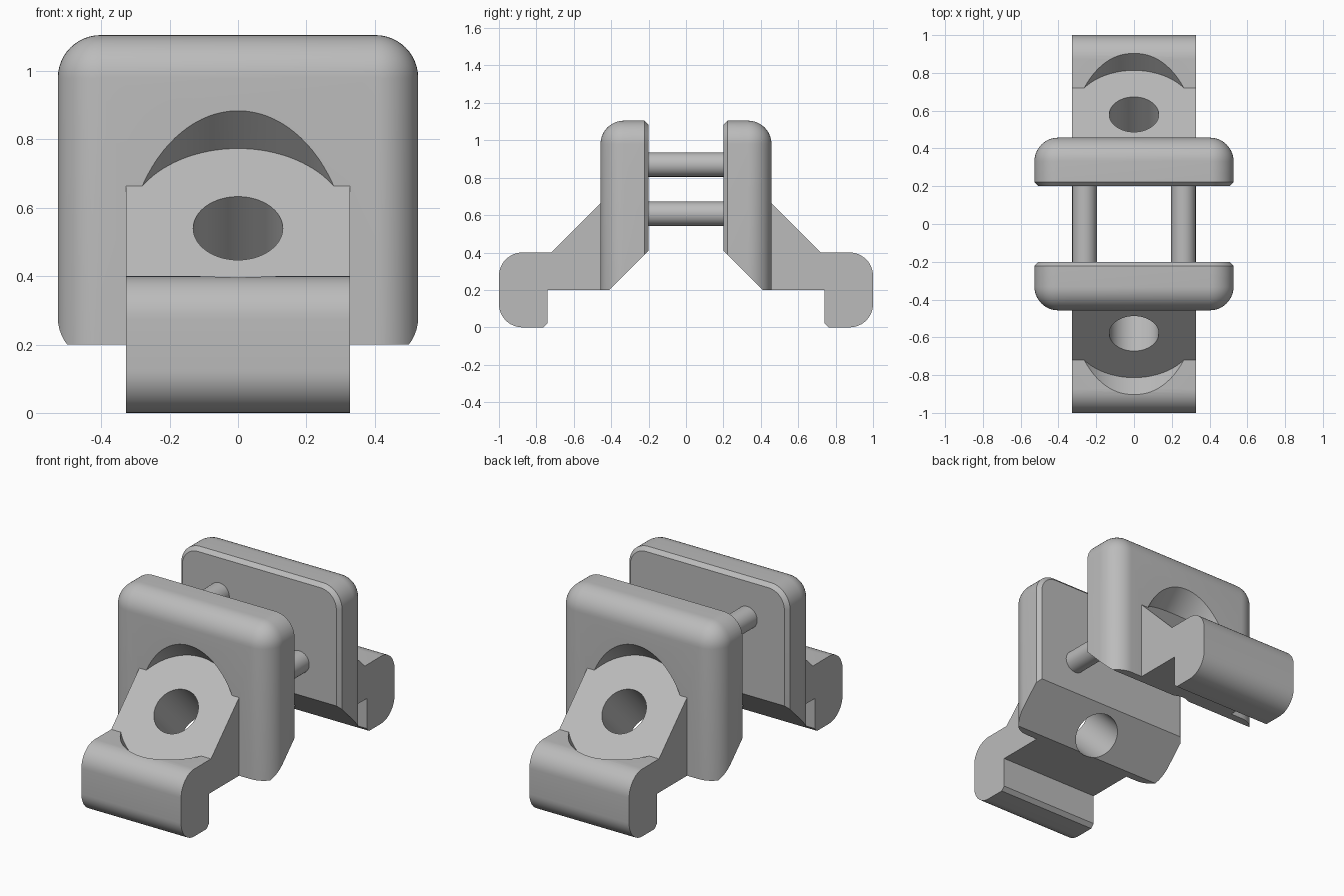
import bpy
import bmesh
from math import pi, radians, sin, cos
from mathutils import Matrix, Vector

if "Cube" in bpy.data.objects:
    bpy.data.objects.remove(bpy.data.objects["Cube"])

grey = bpy.data.materials.new("plain grey")
grey.use_nodes = True
grey_value = (0.5, 0.5, 0.5, 1)
grey.diffuse_color = grey_value
grey.node_tree.nodes["Principled BSDF"].inputs["Base Color"].default_value = grey_value

OUT, IN, TOP, LOW = -0.457, -0.2, 1.105, 0.2   # plate extents in y and z
HALF_PLATE, HALF_ARM = 0.527, 0.327
ROUND = 0.125


def make_object(name, bm):
    bmesh.ops.recalc_face_normals(bm, faces=bm.faces[:])
    mesh = bpy.data.meshes.new(name)
    bm.to_mesh(mesh)
    bm.free()
    mesh.materials.append(grey)
    obj = bpy.data.objects.new(name, mesh)
    bpy.context.collection.objects.link(obj)
    return obj


def cylinder(name, radius, start, end, sides=64):
    start, end = Vector(start), Vector(end)
    axis = end - start
    bm = bmesh.new()
    turn = axis.to_track_quat('Z', 'Y').to_matrix().to_4x4()
    bmesh.ops.create_cone(bm, cap_ends=True, segments=sides, radius1=radius,
                          radius2=radius, depth=axis.length,
                          matrix=Matrix.Translation((start + end) / 2) @ turn)
    return make_object(name, bm)


def arc(y, z, radius, first, last, steps=12):
    angles = [radians(first + (last - first) * i / steps) for i in range(steps + 1)]
    return [(y + radius * cos(a), z + radius * sin(a)) for a in angles]


def smooth(obj):
    bpy.ops.object.select_all(action='DESELECT')
    obj.select_set(True)
    bpy.context.view_layer.objects.active = obj
    bpy.ops.object.shade_smooth_by_angle(angle=radians(25))


# Jaw plate: block rounded on its outer face, thin chamfer on its inner face
bm = bmesh.new()
size = Matrix.Diagonal((2 * HALF_PLATE, IN - OUT, TOP - LOW, 1))
bmesh.ops.create_cube(bm, size=1, matrix=Matrix.Translation(
    (0, (IN + OUT) / 2, (TOP + LOW) / 2)) @ size)


def all_at(edge, axis, value):
    return all(abs(v.co[axis] - value) < 1e-4 for v in edge.verts)


rounded = [e for e in bm.edges if not all_at(e, 2, LOW) and not all_at(e, 1, IN)]
bmesh.ops.bevel(bm, geom=rounded, offset=ROUND, offset_type='OFFSET',
                segments=12, profile=0.5, affect='EDGES')
inner = [e for e in bm.edges if all_at(e, 1, IN) and not all_at(e, 2, LOW)]
bmesh.ops.bevel(bm, geom=inner, offset=0.022, offset_type='OFFSET',
                segments=1, profile=0.5, affect='EDGES')

# Slanted cut along the lower inner edge
cut = bmesh.ops.bisect_plane(bm, geom=bm.verts[:] + bm.edges[:] + bm.faces[:],
                             plane_co=(0, -0.41, LOW), plane_no=(0, 1, -1),
                             clear_outer=True)
bmesh.ops.holes_fill(bm, edges=[e for e in bm.edges if e.is_boundary], sides=0)
clamp = make_object("front_clamp", bm)

# Hooked arm: side profile extruded across x
profile = [(-0.43, LOW), (-0.43, 0.69), (-0.72, 0.4)]
profile += arc(-0.875, 0.275, ROUND, 90, 180)
profile += arc(-0.875, ROUND, ROUND, 180, 270)
profile += [(-0.762, 0), (-0.74, 0.022), (-0.74, LOW)]
bm = bmesh.new()
side = bm.faces.new([bm.verts.new((-HALF_ARM, y, z)) for y, z in profile])
swept = bmesh.ops.extrude_face_region(bm, geom=[side])
bmesh.ops.translate(bm, vec=(2 * HALF_ARM, 0, 0),
                    verts=[v for v in swept["geom"] if isinstance(v, bmesh.types.BMVert)])
arm = make_object("arm", bm)

# Angled screw hole and its counterbore
seat, axis = Vector((0, -0.58, 0.54)), Vector((0, -1, 1))
bore = cylinder("counterbore_cutter", 0.33, seat, seat + 0.6 * axis, 96)
hole = cylinder("screw_hole_cutter", 0.131, seat - 0.5 * axis, seat + 0.3 * axis)

helpers = [(arm, 'UNION'), (bore, 'DIFFERENCE'), (hole, 'DIFFERENCE')]
for helper, operation in helpers:
    helper.hide_render = True
    mod = clamp.modifiers.new(helper.name, 'BOOLEAN')
    mod.object, mod.operation, mod.solver = helper, operation, 'EXACT'
graph = bpy.context.evaluated_depsgraph_get()
clamp.data = bpy.data.meshes.new_from_object(clamp.evaluated_get(graph))
clamp.modifiers.clear()
for helper, _ in helpers:
    bpy.data.objects.remove(helper)
smooth(clamp)

# Matching half at the back
back = clamp.copy()
back.name = "back_clamp"
back.rotation_euler.z = pi
bpy.context.collection.objects.link(back)

# Guide pins between the halves
for name, x, z in (("upper_pin", -0.262, 0.87), ("lower_pin", 0.262, 0.607)):
    smooth(cylinder(name, 0.065, (x, IN - 0.01, z), (x, -IN + 0.01, z), 48))
